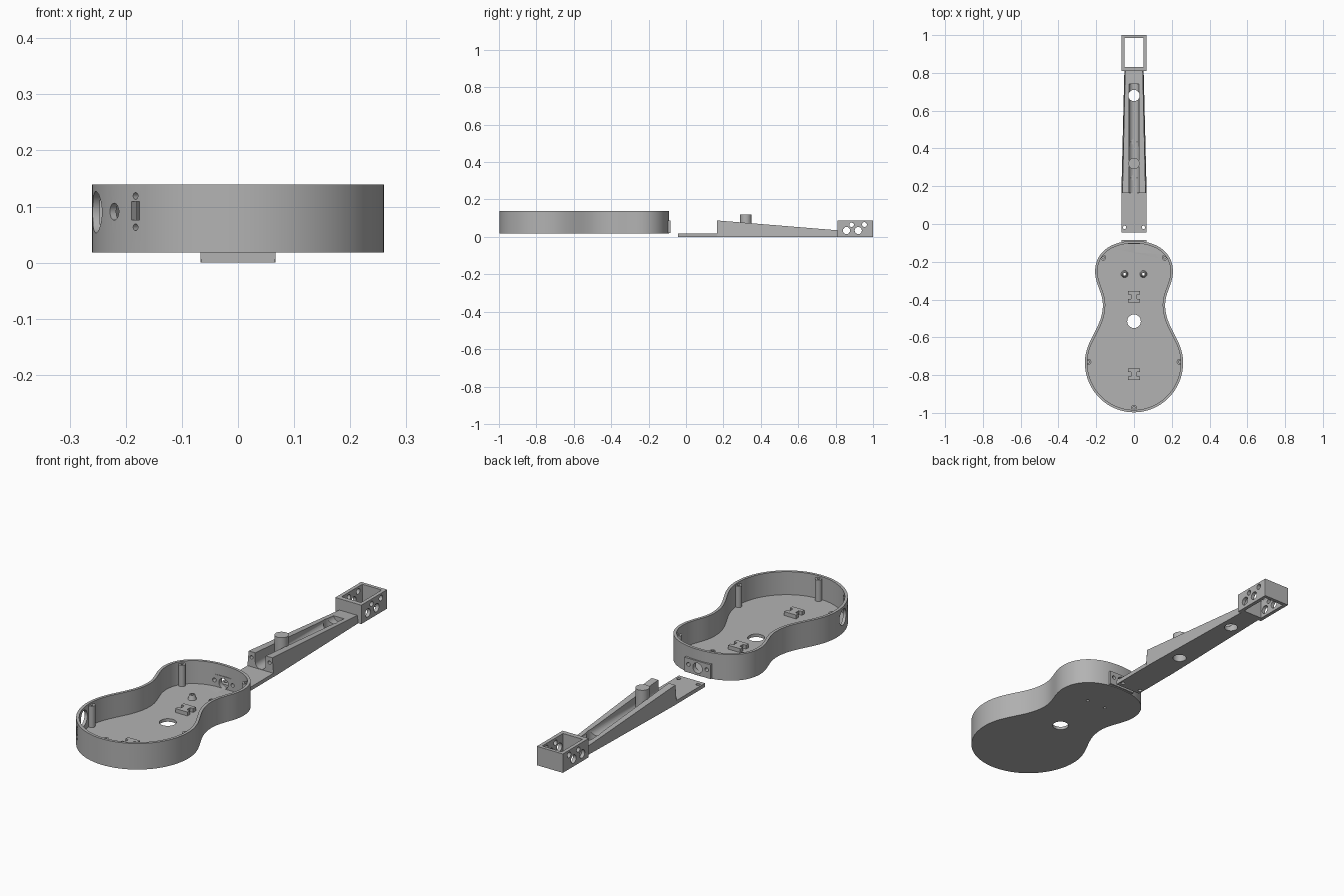
import bpy, bmesh, math
from mathutils import Vector, Matrix
from mathutils.geometry import interpolate_bezier

cube = bpy.data.objects.get("Cube")
if cube:
    bpy.data.objects.remove(cube, do_unlink=True)

grey = bpy.data.materials.new("plain grey")
grey.use_nodes = True
COLOUR = (0.45, 0.45, 0.45, 1)
grey.diffuse_color = COLOUR
grey.node_tree.nodes["Principled BSDF"].inputs["Base Color"].default_value = COLOUR


def loft(name, loops):
    """Skin a list of equal loops and cap both ends."""
    bm = bmesh.new()
    rings = [[bm.verts.new(p) for p in loop] for loop in loops]
    for a, b in zip(rings, rings[1:]):
        for i in range(len(a)):
            j = (i + 1) % len(a)
            bm.faces.new((a[i], a[j], b[j], b[i]))
    bm.faces.new(rings[0])
    bm.faces.new(rings[-1])
    bmesh.ops.recalc_face_normals(bm, faces=bm.faces)
    mesh = bpy.data.meshes.new(name)
    bm.to_mesh(mesh)
    bm.free()
    mesh.materials.append(grey)
    ob = bpy.data.objects.new(name, mesh)
    bpy.context.collection.objects.link(ob)
    return ob


def box(name, x0, x1, y0, y1, z0, z1):
    return loft(name, [[(x0, y0, z), (x1, y0, z), (x1, y1, z), (x0, y1, z)] for z in (z0, z1)])


def rod(name, start, end, r, r_end=None, sides=32):
    start, end = Vector(start), Vector(end)
    turn = (end - start).to_track_quat('Z', 'Y')
    def ring(c, rad):
        return [c + turn @ Vector((rad * math.cos(a), rad * math.sin(a), 0))
                for a in (2 * math.pi * i / sides for i in range(sides))]
    return loft(name, [ring(start, r), ring(end, r if r_end is None else r_end)])


def select(ob):
    bpy.ops.object.select_all(action='DESELECT')
    ob.select_set(True)
    bpy.context.view_layer.objects.active = ob


def combine(ob, other, op='DIFFERENCE'):
    mod = ob.modifiers.new("combine", 'BOOLEAN')
    mod.operation, mod.solver, mod.object = op, 'EXACT', other
    select(ob)
    bpy.ops.object.modifier_apply(modifier=mod.name)
    bpy.data.objects.remove(other, do_unlink=True)


def drill(ob, start, end, r, r_end=None):
    combine(ob, rod("cutter", start, end, r, r_end))


def finish(ob, bevel=0):
    select(ob)
    if bevel:
        mod = ob.modifiers.new("soft edges", 'BEVEL')
        mod.width, mod.segments, mod.limit_method = bevel, 2, 'ANGLE'
        mod.angle_limit = math.radians(50)
    bpy.ops.object.shade_smooth_by_angle(angle=math.radians(30))


# Body outline: four bezier spans down one side, then mirrored
SPANS = [
    ((0, -.09), (.14, -.09), (.206, -.165), (.206, -.25)),
    ((.206, -.25), (.206, -.32), (.165, -.36), (.165, -.43)),
    ((.165, -.43), (.165, -.55), (.26, -.61), (.26, -.735)),
    ((.26, -.735), (.26, -.878), (.144, -.997), (0, -.997)),
]
half = []
for span in SPANS:
    pts = interpolate_bezier(*[Vector((x, y, 0)) for x, y in span], 25)
    half += pts[:-1]
outline = half + [Vector((0, -.997, 0))] + [Vector((-p.x, p.y, 0)) for p in reversed(half[1:])]

WALL, BASE, FLOOR, RIM = .013, .018, .032, .139
inner = []
for i, p in enumerate(outline):
    t = (outline[(i + 1) % len(outline)] - outline[i - 1]).normalized()
    inner.append(p + Vector((t.y, -t.x, 0)) * WALL)


def at(loop, z):
    return [(p.x, p.y, z) for p in loop]


# Hollow body tray with the pad that meets the neck heel
body = loft("body_shell", [at(outline, BASE), at(outline, RIM), at(inner, RIM), at(inner, FLOOR)])
combine(body, box("pad", -.067, .067, -.106, -.084, BASE + .004, .088), 'UNION')
drill(body, (0, -.515, 0), (0, -.515, .08), .036)
drill(body, (0, -.06, .055), (0, -.15, .055), .024)
for s in (-1, 1):
    drill(body, (s * .047, -.06, .06), (s * .047, -.15, .06), .009)
    drill(body, (s * .05, -.265, 0), (s * .05, -.265, .06), .007)


# Sockets and switch opening around the lower bout
def side_cut(cutter, degrees):
    cutter.data.transform(Matrix.Translation((0, -.735, 0)) @ Matrix.Rotation(math.radians(degrees), 4, 'Z'))
    combine(body, cutter)


for angle, z, r in ((13, .09, .037), (32, .091, .015), (45.5, .119, .006), (45.5, .063, .006)):
    side_cut(rod("cutter", (-.2, 0, z), (-.3, 0, z), r), angle)
side_cut(box("cutter", -.3, -.2, -.01, .01, .076, .109), 45.5)
finish(body)

# Lid screw posts
for x, y in ((.163, -.178), (-.163, -.178), (.241, -.73), (-.241, -.73), (0, -.973)):
    post = rod("lid_post", (x, y, FLOOR - .004), (x, y, RIM - .008), .015)
    drill(post, (x, y, RIM - .05), (x, y, RIM), .006)
    finish(post)

# Neck bolt bosses on the body floor
for s in (-1, 1):
    boss = rod("neck_bolt_boss", (s * .05, -.265, FLOOR - .004), (s * .05, -.265, FLOOR + .022), .02, .012)
    drill(boss, (s * .05, -.265, 0), (s * .05, -.265, .08), .007)
    finish(boss)

# Raised square clips with a narrower stem
for y in (-.385, -.795):
    clip = box("floor_clip", -.031, .031, y - .031, y + .031, FLOOR - .004, FLOOR + .018)
    for s in (-1, 1):
        combine(clip, box("cutter", s * .025 - .01, s * .025 + .01, y - .012, y + .012, FLOOR, FLOOR + .03))
    finish(clip)


# Neck: flat tongue, then a tapering wedge
def section(y, low, high, top):
    return [(-low, y, 0), (low, y, 0), (high, y, top), (-high, y, top)]


neck = loft("neck", [section(-.044, .066, .067, .018), section(.165, .066, .067, .018),
                     section(.165, .067, .061, .088), section(.815, .051, .046, .035)])
combine(neck, rod("cutter", (0, .1, .046), (0, .74, .046), .027))
combine(neck, box("cutter", -.027, .027, .1, .74, .046, .12))
for y in (.32, .68):
    drill(neck, (0, y, -.02), (0, y, .12), .03)
for s in (-1, 1):
    drill(neck, (s * .05, -.018, -.02), (s * .05, -.018, .05), .009)
    drill(neck, (s * .046, .12, .062), (s * .046, .23, .062), .008)
finish(neck)

# Screw collars in the neck channel
for y in (.245, .435):
    collar = rod("channel_collar", (0, y, .012), (0, y, .026), .015)
    drill(collar, (0, y, .016), (0, y, .04), .007)
    finish(collar)

# Open box head with staggered peg holes
head = box("head_box", -.067, .067, .81, 1, 0, .088)
combine(head, box("cutter", -.05, .05, .832, .984, -.05, .15))
for y, z, r in ((.858, .034, .019), (.921, .034, .019), (.886, .065, .012), (.954, .066, .013)):
    drill(head, (-.1, y, z), (.1, y, z), r)
finish(head, .002)
